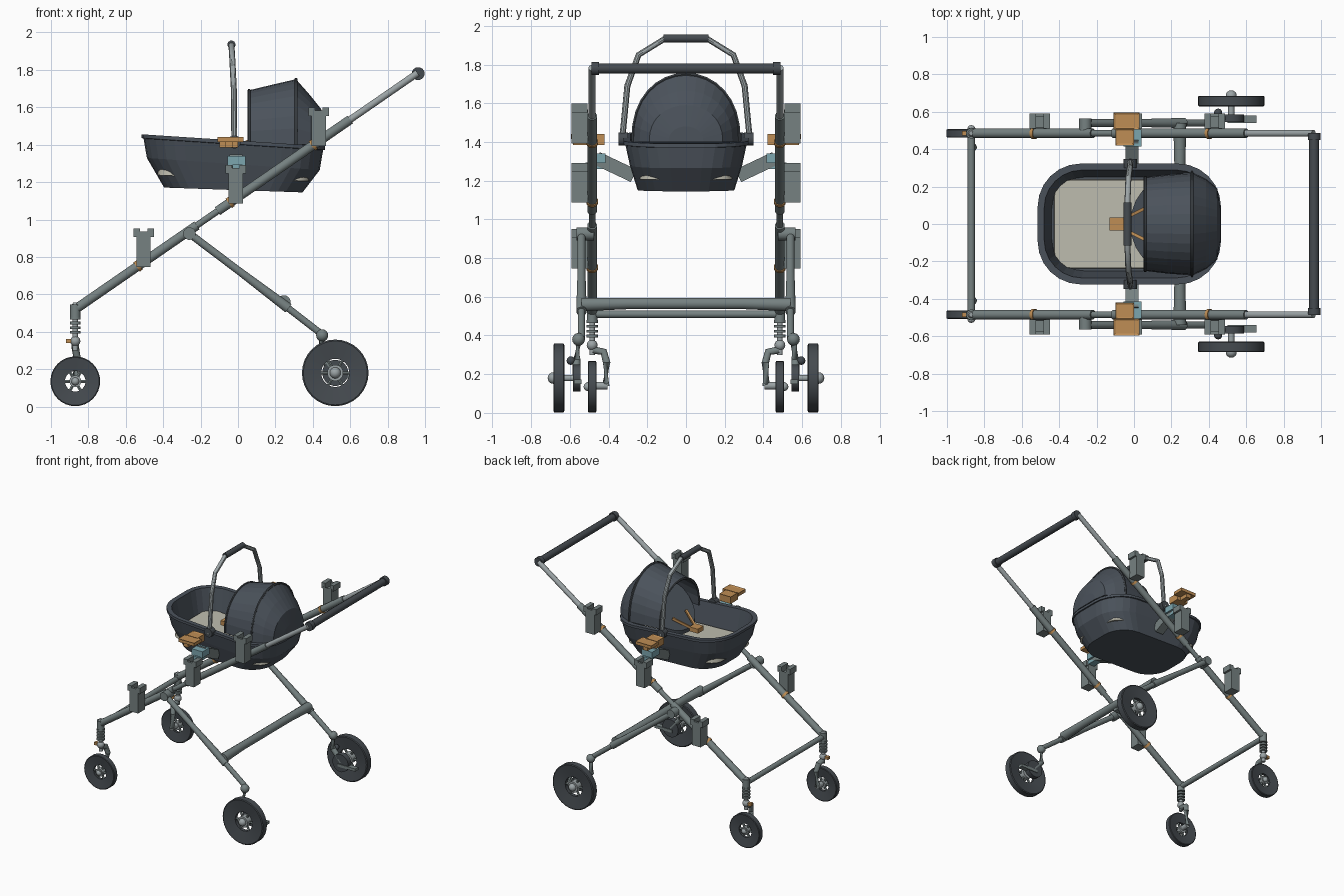
import bpy, bmesh, math
from mathutils import Vector

if "Cube" in bpy.data.objects:
    bpy.data.objects.remove(bpy.data.objects["Cube"])


def material(name, r, g, b):
    m = bpy.data.materials.new(name)
    m.use_nodes = True
    m.diffuse_color = (r, g, b, 1)
    m.node_tree.nodes["Principled BSDF"].inputs["Base Color"].default_value = (r, g, b, 1)
    return m


slate = material("slate fabric", .07, .085, .105)
rubber = material("dark rubber", .06, .07, .08)
metal = material("grey metal", .18, .22, .22)
light = material("light metal", .33, .37, .38)
orange = material("orange plastic", .52, .27, .09)
teal = material("teal plastic", .20, .38, .43)
cream = material("cream mattress", .52, .51, .43)


def finish(name, bm, mat, smooth=True):
    bmesh.ops.recalc_face_normals(bm, faces=bm.faces)
    mesh = bpy.data.meshes.new(name)
    bm.to_mesh(mesh)
    bm.free()
    mesh.materials.append(mat)
    ob = bpy.data.objects.new(name, mesh)
    bpy.context.collection.objects.link(ob)
    if smooth:
        bpy.ops.object.select_all(action='DESELECT')
        ob.select_set(True)
        bpy.context.view_layer.objects.active = ob
        bpy.ops.object.shade_smooth_by_angle(angle=math.radians(35))
    return ob


def loft(name, rings, mat, cyclic=True, wrap=False, caps=(True, True), smooth=True):
    bm = bmesh.new()
    rows = [[bm.verts.new(p) for p in ring] for ring in rings]
    n = len(rows[0])
    pairs = list(zip(rows, rows[1:])) + ([(rows[-1], rows[0])] if wrap else [])
    for a, b in pairs:
        for i in range(n if cyclic else n - 1):
            j = (i + 1) % n
            bm.faces.new((a[i], a[j], b[j], b[i]))
    if not wrap:
        for row, wanted in zip((rows[0], rows[-1]), caps):
            if wanted:
                bm.faces.new(row)
    return finish(name, bm, mat, smooth)


def pipe(name, path, radius, mat, sides=12):
    pts = [Vector(p) for p in path]
    radii = radius if isinstance(radius, (list, tuple)) else [radius] * len(pts)
    rings = []
    for i, p in enumerate(pts):
        q = (pts[min(i + 1, len(pts) - 1)] - pts[max(i - 1, 0)]).to_track_quat('Z', 'X')
        turn = [math.tau * (k + .5) / sides for k in range(sides)]
        rings.append([p + q @ Vector((math.cos(t), math.sin(t), 0)) * radii[i] for t in turn])
    return loft(name, rings, mat)


def box(name, lo, hi, mat, recess=0):
    bm = bmesh.new()
    bmesh.ops.create_cube(bm, size=1)
    for v in bm.verts:
        v.co = [(a + b) / 2 + c * (b - a) for a, b, c in zip(lo, hi, v.co)]
    if recess:
        top = max(bm.faces, key=lambda f: f.calc_center_median().z)
        bmesh.ops.inset_individual(bm, faces=[top], thickness=.014)
        bmesh.ops.translate(bm, verts=top.verts, vec=(0, 0, -recess))
    return finish(name, bm, mat, False)


def ybox(name, s, x, y, z, mat, recess=0):
    ys = sorted((s * y[0], s * y[1]))
    return box(name, (x[0], ys[0], z[0]), (x[1], ys[1], z[1]), mat, recess)


def ball(name, p, r, mat):
    bm = bmesh.new()
    bmesh.ops.create_uvsphere(bm, u_segments=14, v_segments=8, radius=r)
    bmesh.ops.translate(bm, verts=bm.verts, vec=p)
    return finish(name, bm, mat)


def wheel(name, x, y, z, R, hole, half):
    profile = [(hole, half * .5), (R * .96, half), (R, half * .85),
               (R, -half * .85), (R * .96, -half), (hole, -half * .5)]
    rings = []
    for k in range(32):
        t = math.tau * k / 32
        rings.append([(x + r * math.cos(t), y + w, z + r * math.sin(t)) for r, w in profile])
    loft(name + "_tyre", rings, rubber, wrap=True)
    for k in range(6):
        t = math.tau * k / 6
        tip = (x + hole * 1.08 * math.cos(t), y, z + hole * 1.08 * math.sin(t))
        pipe(name + "_spoke", [(x, y, z), tip], .009, metal, 6)
    pipe(name + "_hub", [(x, y - half, z), (x, y + half, z)], hole * .58, light, 16)
    ball(name + "_hub_cap", (x, y + math.copysign(half, y), z), hole * .4, light)


def rail(x, y):
    return (x, y, .52 + (x + .87) * .69)


# Everything that repeats on both sides of the chassis
for s, side in ((-1, "front"), (1, "back")):
    y, leg_y = s * .485, s * .54

    # Sloping rail with folding joint and telescopic handle end
    pipe("lower_rail_" + side, [rail(-.87, y), rail(-.22, y)], .026, metal)
    pipe("rail_joint_" + side, [rail(-.24, y), rail(-.08, y)], .018, metal)
    pipe("upper_rail_" + side, [rail(-.11, y), rail(.6, y)], .026, metal)
    pipe("handle_rail_" + side, [rail(.58, y), rail(.96, y)], .019, light)
    pipe("handle_cap_" + side, [(.963, s * .45, 1.78), (.963, s * .487, 1.78)], .035, rubber)

    # Accessory sockets clamped on the rail
    for x, label in ((-.505, "lower"), (-.012, "middle"), (.432, "upper")):
        z = rail(x - .03, y)[2]
        name = label + "_socket_" + side
        ybox(name, s, (x - .038, x + .038), (.507, .592), (z - .005, z + .17), metal, .02)
        for d in (-1, 1):
            xs = sorted((x + d * .02, x + d * .055))
            ybox(name + "_lug", s, xs, (.51, .592), (z + .155, z + .2), metal)
        ybox(name + "_lip", s, (x - .02, x + .02), (.575, .592), (z + .155, z + .185), metal)
        pipe(name + "_band", [rail(x - .037, y), rail(x - .022, y)], .031, orange)

    # Carrier mount
    pipe("carrier_arm_" + side, [(-.01, s * .46, 1.315), (-.01, s * .27, 1.225)], .05, metal, 4)
    ybox("carrier_lock_" + side, s, (-.055, .04), (.415, .505), (1.29, 1.34), teal)
    ybox("carrier_lock_foot_" + side, s, (-.03, .025), (.42, .52), (1.26, 1.295), teal)
    ybox("adapter_plate_" + side, s, (-.11, .03), (.505, .595), (1.415, 1.44), orange, .006)
    ybox("adapter_block_" + side, s, (-.1, .0), (.42, .51), (1.385, 1.44), orange, .006)
    ybox("adapter_tongue_" + side, s, (-.07, -.03), (.5, .585), (1.385, 1.42), orange)

    # Rear leg, pivot and suspension arm
    pipe("rear_leg_" + side, [(-.26, leg_y, .925), (.25, leg_y, .54)], .021, metal)
    pipe("rear_leg_sleeve_" + side, [(.0, leg_y, .729), (.27, leg_y, .525)], [.021, .028], metal)
    pipe("rear_leg_end_" + side, [(.25, leg_y, .54), (.45, leg_y, .385)], .019, metal)
    pipe("leg_pivot_" + side, [(-.26, s * .475, .925), (-.26, s * .565, .925)], .034, metal, 16)
    ball("rear_joint_" + side, (.45, s * .555, .38), .033, metal)
    pipe("rear_arm_" + side, [(.45, s * .555, .38), (.44, s * .565, .27), (.52, s * .565, .18)],
         .021, metal)
    pipe("brake_drum_" + side, [(.52, s * .545, .18), (.52, s * .585, .18)], .07, rubber, 20)
    pipe("rear_axle_" + side, [(.52, s * .57, .18), (.52, s * .65, .18)], .017, light)
    ball("brake_knob_" + side, (.45, s * .595, .27), .022, rubber)
    ybox("brake_pedal_" + side, s, (.5, .655), (.54, .58), (.15, .172), metal)
    wheel("rear_wheel_" + side, .52, s * .657, .18, .178, .075, .028)

    # Castor with spring strut and one-sided fork
    x = -.87
    pipe("castor_collar_" + side, [(x, y, .48), (x, y, .545)], .028, metal)
    pipe("castor_cap_" + side, [(x, y, .54), (x, y, .555)], [.022, .012], light)
    pipe("castor_stem_" + side, [(x, y, .3), (x, y, .5)], .015, light)
    for k in range(4):
        z = .39 + k * .025
        pipe("spring_coil_" + side, [(x, y, z), (x, y, z + .014)], .03, metal, 14)
    ball("castor_swivel_" + side, (x, y, .35), .028, light)
    ybox("castor_latch_" + side, s, (-.92, -.885), (.472, .498), (.34, .362), orange)
    pipe("castor_fork_" + side, [(x, s * .48, .325), (x, s * .425, .315), (x + .01, s * .41, .26),
                                 (x, s * .415, .14)], .02, metal)
    pipe("castor_axle_" + side, [(x, s * .405, .14), (x, s * .515, .14)], .02, light)
    wheel("castor_wheel_" + side, x, y, .135, .133, .055, .022)

# Cross bars and push handle
pipe("front_cross_bar", [(-.87, -.48, .51), (-.87, .48, .51)], .02, metal)
pipe("rear_cross_bar", [(.245, -.54, .56), (.245, -.3, .565), (.245, .3, .565), (.245, .54, .56)],
     [.036, .03, .03, .036], metal)
pipe("push_handle", [(.963, -.47, 1.78), (.963, .47, 1.78)], .027, rubber)


# Bassinet tub, a loft of rounded rectangles
def rounded(a, b, r, z, slope, cx=-.025):
    ring = []
    for sx, sy, start in ((1, 1, 0), (-1, 1, 1), (-1, -1, 2), (1, -1, 3)):
        for k in range(7):
            t = (start + k / 6) * math.pi / 2
            px = cx + sx * (a - r) + r * math.cos(t)
            ring.append((px, sy * (b - r) + r * math.sin(t), z + slope * px))
    return ring


tub = [rounded(.37, .25, .18, 1.157, -.035), rounded(.462, .29, .21, 1.295, -.07),
       rounded(.48, .313, .22, 1.4, -.065), rounded(.49, .323, .23, 1.402, -.065),
       rounded(.49, .323, .23, 1.422, -.065), rounded(.455, .288, .2, 1.422, -.065),
       rounded(.415, .25, .17, 1.24, -.04)]
loft("bassinet_tub", tub, slate, smooth=False)
loft("mattress", [rounded(.405, .24, .09, 1.22, -.04), rounded(.4, .235, .09, 1.265, -.04)], cream)


# Hood of lofted arches with raised seams
def arch(x, w, top, base=1.40, lean=0):
    turn = [math.pi * k / 16 for k in range(17)]
    return [(x + lean * math.sin(t), w * math.cos(t), base + (top - base) * math.sin(t) ** .85)
            for t in turn]


hood = loft("hood", [arch(.055, .25, 1.69), arch(.18, .265, 1.72), arch(.31, .275, 1.75),
                     arch(.385, .24, 1.665), arch(.445, .19, 1.59), arch(.462, .09, 1.48)],
            slate, cyclic=False, caps=(False, True), smooth=False)
shell = hood.modifiers.new("thickness", 'SOLIDIFY')
shell.thickness = .01
pipe("hood_front_seam", arch(.06, .25, 1.69), .009, rubber, 6)
pipe("hood_rear_seam", arch(.31, .275, 1.75), .009, rubber, 6)

# Reclined seat pad under the hood, with harness
pad = []
for lift in (0, .03):
    turn = [math.pi * (.5 + k / 12) for k in range(13)]
    edge = [(.2 + .22 * math.cos(t), .25 * math.sin(t)) for t in turn]
    edge += [(.34, -.2), (.34, .2)]
    pad.append([(px, py, 1.30 + (px + .02) * .75 + lift) for px, py in edge])
loft("seat_pad", pad, slate)
box("harness_buckle", (-.13, -.036, 1.33), (-.055, .036, 1.365), orange)
for s in (-1, 1):
    pipe("harness_strap", [(-.07, s * .02, 1.35), (.06, s * .085, 1.42)], .012, orange, 4)

# Carrying handle
half = [(-.02, .335, 1.40), (-.02, .325, 1.46), (-.022, .303, 1.69), (-.03, .245, 1.85),
        (-.035, .115, 1.93)]
loop = half + [(px, -py, pz) for px, py, pz in reversed(half)]
pipe("carry_handle", loop, .016, light, 10)
pipe("carry_grip", [(-.035, -.115, 1.935), (-.035, .115, 1.935)], .022, rubber)
for s in (-1, 1):
    pipe("carry_pivot", [(-.02, s * .3, 1.415), (-.02, s * .348, 1.415)], .035, rubber, 14)
